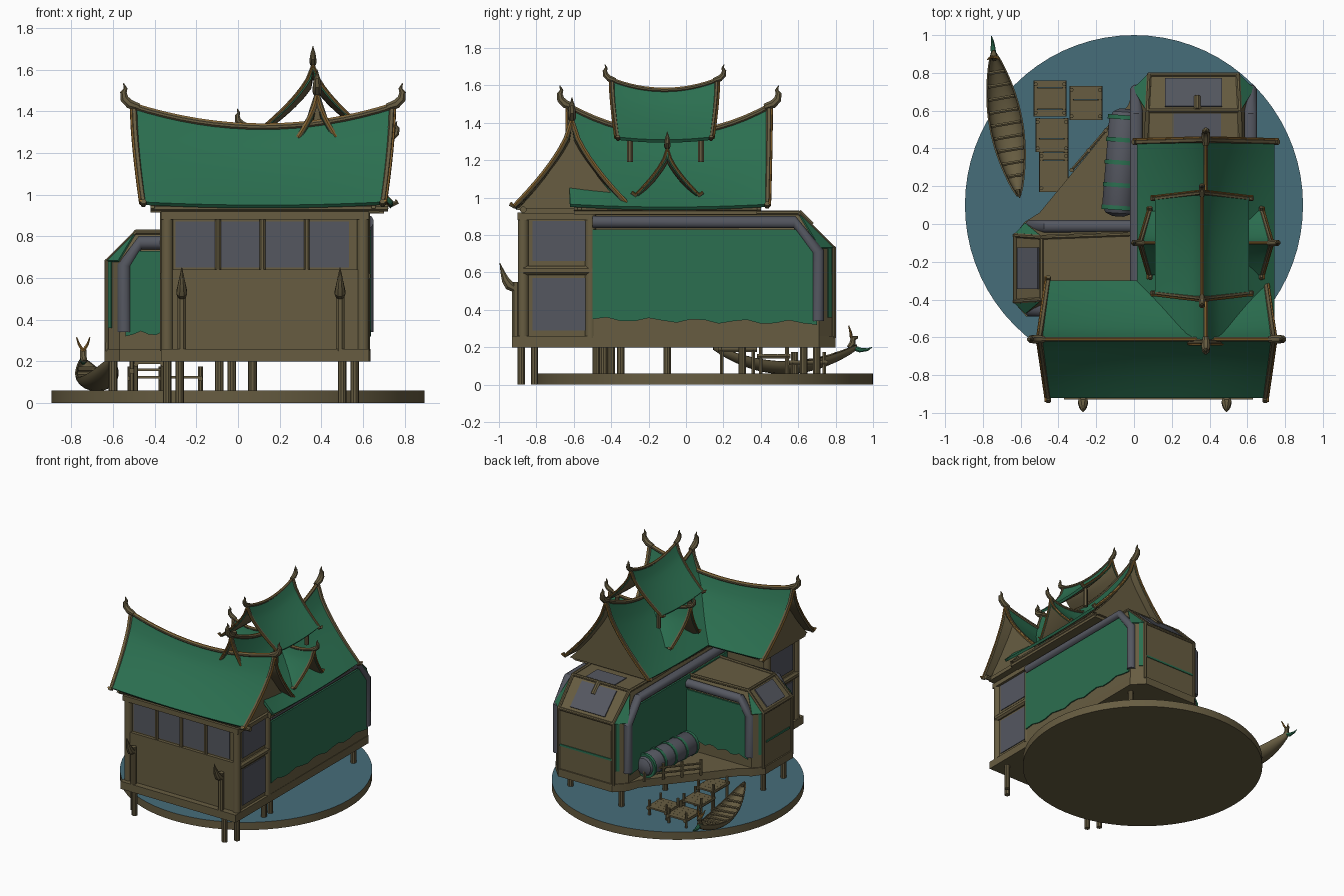
import bpy, bmesh, math
from mathutils import Vector as V

if "Cube" in bpy.data.objects:
    bpy.data.objects.remove(bpy.data.objects["Cube"])


def mat(name, r, g, b):
    m = bpy.data.materials.new(name)
    m.diffuse_color = (r, g, b, 1)
    m.use_nodes = True
    m.node_tree.nodes["Principled BSDF"].inputs["Base Color"].default_value = m.diffuse_color
    return m


GREEN = mat("roof green", 0.024, 0.158, 0.080)
BROWN = mat("wood brown", 0.135, 0.108, 0.053)
GREY = mat("slate grey", 0.090, 0.096, 0.118)
BLUE = mat("water blue", 0.062, 0.153, 0.195)
GOLD = mat("gilded orange", 0.290, 0.150, 0.032)


def build(name, verts, faces, mats, rule=None, shell=0.0):
    """Mesh object; closed parts get outward normals, open shells face up and get thickness."""
    bm = bmesh.new()
    vs = [bm.verts.new(v) for v in verts]
    for f in faces:
        bm.faces.new([vs[i] for i in f])
    bm.normal_update()
    if not shell:
        bmesh.ops.recalc_face_normals(bm, faces=bm.faces[:])
    elif sum(f.normal.z for f in bm.faces) < 0:
        bmesh.ops.reverse_faces(bm, faces=bm.faces[:])
    bm.normal_update()
    for f in bm.faces:
        f.smooth = True
        if rule:
            f.material_index = rule(f)
    for e in bm.edges:
        e.smooth = len(e.link_faces) == 2 and e.calc_face_angle(0) < 0.6
    me = bpy.data.meshes.new(name)
    bm.to_mesh(me)
    bm.free()
    for m in mats:
        me.materials.append(m)
    ob = bpy.data.objects.new(name, me)
    bpy.context.collection.objects.link(ob)
    if shell:
        mod = ob.modifiers.new("thickness", 'SOLIDIFY')
        mod.thickness = shell
        mod.material_offset = len(mats) - 1
    return ob


def slab(name, pts, t, m):
    """Planar polygon thickened by t."""
    pts = [V(p) for p in pts]
    n = V((0, 0, 0))
    for i, p in enumerate(pts):
        n += p.cross(pts[(i + 1) % len(pts)])
    n = n.normalized() * t / 2
    k = len(pts)
    faces = [list(range(k)), list(range(k, 2 * k))]
    faces += [[i, (i + 1) % k, k + (i + 1) % k, k + i] for i in range(k)]
    return build(name, [p - n for p in pts] + [p + n for p in pts], faces, [m])


def box(name, x0, x1, y0, y1, z0, z1, m):
    z = (z0 + z1) / 2
    return slab(name, [(x0, y0, z), (x1, y0, z), (x1, y1, z), (x0, y1, z)], z1 - z0, m)


def tube(name, pts, r, m, sides=8):
    """Round bar along a path; r is one radius or one per point."""
    pts = [V(p) for p in pts]
    n = len(pts)
    rs = r if isinstance(r, (list, tuple)) else [r] * n
    tan = [(pts[min(i + 1, n - 1)] - pts[max(i - 1, 0)]).normalized() for i in range(n)]
    load = [sum(abs(t[a]) for t in tan) for a in range(3)]
    ref = V((0, 0, 0))
    ref[load.index(min(load))] = 1
    verts, faces = [], []
    for p, t, q in zip(pts, tan, rs):
        a = t.cross(ref).normalized()
        b = t.cross(a)
        for k in range(sides):
            w = 2 * math.pi * (k + 0.5) / sides
            verts.append(p + (a * math.cos(w) + b * math.sin(w)) * q)
    for i in range(n - 1):
        for k in range(sides):
            j = (k + 1) % sides
            faces.append([i * sides + k, i * sides + j, (i + 1) * sides + j, (i + 1) * sides + k])
    faces += [list(range(sides)), list(range((n - 1) * sides, n * sides))]
    return build(name, verts, faces, [m])


def roof(name, axis, cx, cy, he, hr, hw, ze, zr, lift, ends=(-1, 1), infill=True, s=1.0, cut=1.0):
    """Swept gable roof: sagging ridge, bargeboards, ridge horns; cut shortens the front boards."""
    def Q(al, ac, z):
        return V((cx + al, cy + ac, z)) if axis == 'x' else V((cx + ac, cy + al, z))

    def D(al, ac, z):
        return V((al, ac, z)) if axis == 'x' else V((ac, al, z))

    def P(u, v):
        t = abs(v)
        top = zr + lift * u * u
        return Q(u * (he + (hr - he) * (1 - t)), v * hw, top - (top - ze - 0.015 * u * u) * t ** 0.68)
    nu, nv = 16, 20
    w = nv + 1
    build(name, [P(2 * i / nu - 1, 2 * j / nv - 1) for i in range(nu + 1) for j in range(w)],
          [[i * w + j, i * w + j + 1, (i + 1) * w + j + 1, (i + 1) * w + j]
           for i in range(nu) for j in range(nv)], [GREEN, BROWN], shell=0.02)
    ridge = [P(i / 8 - 1, 0) for i in range(17)]
    tube(name + "_ridge_cap", ridge, 0.014 * s, BROWN)
    tube(name + "_gilded_ridge", [p + V((0, 0, 0.011 * s)) for p in ridge], 0.007 * s, GOLD, 6)
    for e in ends:
        for sd in (-1, 1):
            c = cut if e < 0 else 1.0
            edge = [P(e, sd * c * k / 10) for k in range(11)]
            if c == 1:
                edge.append(edge[-1] + D(0, sd * 0.02, 0.015))
            tube(name + "_bargeboard", [p + D(-e * 0.006, 0, -0.012) for p in edge], 0.015 * s, BROWN, 6)
            tube(name + "_gilded_edge", [p + D(e * 0.008, 0, -0.008) for p in edge], 0.007 * s, GOLD, 6)
        curl = [(-0.03, -0.005), (0.015, 0.01), (0.04, 0.035), (0.045, 0.065), (0.035, 0.085), (0.045, 0.11)]
        tube(name + "_horn", [P(e, 0) + D(e * a * s, 0, b * s) for a, b in curl],
             [q * s for q in (0.018, 0.024, 0.022, 0.017, 0.010, 0.002)], BROWN)
        if infill:
            al = e * (he - 0.05)
            tri = [Q(al, v / 6 * hw * 0.95, P(0.93, v / 6).z - 0.03) for v in range(-6, 7)]
            slab(name + "_gable_wall", tri, 0.02, BROWN)


def pod(name, f, a0, a1, hw, h, slope, c, pane):
    """House wing: chamfered body, green side panels, grey trim, glazed sloping end."""
    z1 = h - slope
    pts = []
    for sd in (-1, 1):
        for z in (0.25, z1):
            pts += [f(a0, sd * hw, z), f(a1 - c, sd * hw, z), f(a1, sd * (hw - c), z)]
        pts += [f(a0, sd * (hw - 0.05), h), f(a1 - slope, sd * (hw - 0.07), h)]
    ob = build(name + "_body", pts, [], [BROWN])
    bm = bmesh.new()
    bm.from_mesh(ob.data)
    bmesh.ops.convex_hull(bm, input=bm.verts[:])
    bm.to_mesh(ob.data)
    bm.free()
    for sd in (-1, 1):
        low = [(a0 + (a1 - 0.09 - a0) * k / 16, 0.35 + 0.012 * math.sin(k * 1.9) - 0.02 * k / 16) for k in range(17)]
        panel = low + [(a1 - 0.09, z1 - 0.01), (a1 - slope, h - 0.09), (a0, h - 0.09)]
        slab(name + "_green_panel", [f(a, sd * (hw + 0.002), z) for a, z in panel], 0.014, GREEN)
        trim = [(a0, h - 0.05), (a1 - slope - 0.02, h - 0.05), (a1 - 0.085, z1 - 0.02), (a1 - 0.085, 0.34)]
        tube(name + "_grey_trim", [f(a, sd * (hw - 0.012), z) for a, z in trim], 0.034, GREY, 12)
        # green strips on the chamfered corner and the sloping corner above it
        slab(name + "_corner_panel", [f(a1 - c + d, sd * (hw - d + 0.003), z) for d, z in
             ((0.6 * c, 0.36), (0.85 * c, 0.36), (0.85 * c, z1), (0.6 * c, z1))], 0.008, GREEN)
        slab(name + "_sloped_corner", [f(a1 - c + 0.004, sd * (hw + 0.004), z1), f(a1 + 0.002, sd * (hw - c + 0.004), z1),
             f(a1 - slope, sd * (hw - 0.066), h)], 0.009, GREEN)
        frame = [f(a0, sd * (hw - 0.05), h), f(a1 - slope, sd * (hw - 0.07), h), f(a1, sd * (hw - c), z1), f(a1, sd * (hw - c), 0.25)]
        tube(name + "_wood_frame", frame, 0.013, BROWN, 8)
        slab(name + "_end_stripe", [f(a1 + 0.002, sd * b, z) for b, z in
             ((0, 0.44), (hw - 0.09, 0.44), (hw - 0.09, 0.455), (0, 0.455))], 0.008, GREEN)
    # sloping end window
    q = lambda t, b: f(a1 - slope * t + 0.003, b, z1 + slope * t + 0.003)
    slab(name + "_end_window", [q(0.12, -pane), q(0.12, pane), q(0.9, pane), q(0.9, -pane)], 0.009, GREY)
    for z, t in ((h, slope), (z1, 0)):
        b = hw - 0.07 if t else hw - c
        tube(name + "_end_rail", [f(a1 - t, -b, z), f(a1 - t, b, z)], 0.012, BROWN)


# water disc, blue on top
N = 72
ring = [(0.895 * math.cos(2 * math.pi * k / N), 0.1 + 0.9 * math.sin(2 * math.pi * k / N)) for k in range(N)]
build("water_disc", [(x, y, 0) for x, y in ring] + [(x, y, 0.06) for x, y in ring],
      [list(range(N)), list(range(N, 2 * N))] + [[k, (k + 1) % N, N + (k + 1) % N, N + k] for k in range(N)],
      [BROWN, BLUE], lambda f: 1 if f.normal.z > 0.5 else 0)

# platform and stilts
deck = [(-0.37, -0.93), (0.63, -0.93), (0.635, 0.71), (0.55, 0.8), (0.08, 0.8), (0, 0.72), (-0.03, 0.63), (-0.5, 0.06),
        (-0.58, 0.01), (-0.64, -0.07), (-0.64, -0.41), (-0.57, -0.49), (-0.37, -0.49)]
slab("platform", [(x, y, 0.23) for x, y in deck], 0.06, BROWN)
for x, y in [(-0.6, -0.35), (-0.6, -0.1), (-0.34, -0.81), (-0.28, -0.88), (0.5, -0.88), (0.56, -0.81), (-0.09, -0.44),
             (-0.03, 0.3), (0.07, 0.7), (0.56, 0.63), (0.56, -0.4), (0.56, -0.48)]:
    tube("stilt", [(x, y, 0.0), (x, y, 0.21)], 0.021, BROWN, 10)

# two wings
pod("main_wing", lambda a, b, z: (0.315 + b, a, z), -0.5, 0.79, 0.315, 0.92, 0.19, 0.08, 0.15)
pod("left_wing", lambda a, b, z: (-a, -0.235 + b, z), -0.05, 0.63, 0.235, 0.82, 0.14, 0.06, 0.11)
box("main_wing_skylight", 0.21, 0.46, 0.44, 0.585, 0.918, 0.926, GREY)
tube("skylight_mullion", [(0.335, 0.6, 0.92), (0.335, 0.67, 0.85)], 0.02, BROWN)

# front hall
box("front_hall", -0.35, 0.61, -0.86, -0.5, 0.25, 0.92, BROWN)
box("front_lower_wall", -0.34, 0.6, -0.885, -0.85, 0.25, 0.64, BROWN)
box("front_top_beam", -0.37, 0.63, -0.9, -0.5, 0.88, 0.92, BROWN)
for x, y in ((-0.34, -0.87), (0.6, -0.87), (-0.345, -0.51), (0.605, -0.51)):
    tube("corner_post", [(x, y, 0.25), (x, y, 0.92)], 0.03, BROWN, 12)
for i in range(4):
    x = -0.3 + i * 0.213
    box("front_window", x, x + 0.195, -0.866, -0.858, 0.65, 0.87, GREY)
    if i:
        tube("window_post", [(x - 0.009, -0.868, 0.64), (x - 0.009, -0.868, 0.89)], 0.015, BROWN)
for x in (-0.351, 0.611):
    for z in (0.29, 0.66):
        box("side_window", x - 0.005, x + 0.005, -0.82, -0.53, z, z + 0.28 if z < 0.5 else 0.875, GREY)
    tube("side_rail", [(x, -0.87, 0.61), (x, -0.5, 0.61)], 0.026, BROWN)
for x in (-0.27, 0.49):
    tube("totem_post", [(x, -0.91, 0.25), (x, -0.91, 0.55)], 0.022, BROWN)
    tube("totem_finial", [(x, -0.91, 0.51), (x, -0.945, 0.53), (x, -0.965, 0.56), (x, -0.98, 0.6), (x, -0.995, 0.65)],
         [0.02, 0.028, 0.022, 0.013, 0.002], BROWN)

# roofs
roof("front_roof", 'x', 0.12, -0.61, 0.58, 0.625, 0.31, 0.95, 1.325, 0.1)
roof("main_roof", 'y', 0.38, -0.09, 0.53, 0.54, 0.365, 0.95, 1.34, 0.15, cut=0.25)
roof("upper_roof", 'y', 0.36, -0.115, 0.255, 0.285, 0.25, 1.31, 1.575, 0.055, infill=False, s=0.75)
roof("right_dormer", 'x', 0.57, -0.1, 0.11, 0.16, 0.17, 1.01, 1.24, 0.03, ends=(1,), infill=False, s=0.75)
roof("left_dormer", 'x', 0.19, -0.1, 0.11, 0.16, 0.17, 1.04, 1.29, 0.04, ends=(-1,), infill=False, s=0.75)
for x in (0.18, 0.54):
    for y in (-0.3, 0.08):
        tube("upper_roof_post", [(x, y, 1.19), (x, y, 1.34)], 0.017, BROWN)
tube("front_eave_beam", [(-0.42, -0.87, 0.935), (0.72, -0.87, 0.935)], 0.018, BROWN)
for x in (0.06, 0.69):
    tube("side_eave_beam", [(x, -0.6, 0.94), (x, 0.4, 0.94)], 0.016, BROWN)
box("attic_floor", 0.05, 0.7, -0.6, 0.38, 0.91, 0.945, BROWN)
box("front_attic_floor", -0.42, 0.68, -0.88, -0.36, 0.915, 0.945, BROWN)

# banded grey bolster on the deck
bol = lambda t: V((-0.085 + 0.04 * t, 0.04 + 0.57 * t, 0.355))
tube("bolster", [bol(t) for t in (0, 0.03, 0.1, 0.9, 0.97, 1)], [0.03, 0.07, 0.09, 0.085, 0.065, 0.03], GREY, 14)
for t in (0.08, 0.29, 0.5, 0.71, 0.92):
    tube("bolster_band", [bol(t - 0.02), bol(t + 0.02)], 0.093, GREEN, 14)

# deck railing
rail = lambda t, z: V((-0.42 + 0.36 * t, 0.18 + 0.42 * t, z))
for z in (0.30, 0.34):
    tube("deck_rail", [rail(0.25, z), rail(1, z)], 0.009, BROWN, 6)
for t in (0.25, 0.5, 0.75, 1):
    tube("deck_rail_post", [rail(t, 0.25), rail(t, 0.37)], 0.012, BROWN, 6)

# landing stages, stepping down to the water
for x0, x1, y0, y1, z in [(-0.5, -0.35, 0.17, 0.38, 0.2), (-0.52, -0.35, 0.38, 0.56, 0.165),
                          (-0.53, -0.36, 0.57, 0.76, 0.13), (-0.34, -0.17, 0.55, 0.73, 0.13)]:
    for k in range(5):
        d = (y1 - y0) / 5
        box("stage_plank", x0, x1, y0 + k * d, y0 + (k + 0.98) * d, z - 0.012, z, BROWN)
    for x in (x0 + 0.01, x1 - 0.01):
        tube("stage_beam", [(x, y0, z - 0.015), (x, y1, z - 0.015)], 0.012, BROWN, 6)
        for y in (y0 + 0.02, y1 - 0.02):
            tube("stage_post", [(x, y, 0.05), (x, y, z + 0.045)], 0.011, BROWN, 6)

# long boat with a horned prow
mid = lambda s: V((-0.61 - 0.135 * s, 0.15 + 0.76 * s, 0.125 + 0.09 * (2 * s - 1) ** 2))
half = lambda s: 0.004 + 0.078 * math.sin(math.pi * s) ** 0.8 if 0 < s < 1 else 0.004
hull, S, K = [], 20, 10
for i in range(S + 1):
    s = i / S
    for k in range(K + 1):
        w = math.pi * k / K
        hull.append(mid(s) + V((half(s) * math.cos(w), 0.17 * half(s) * math.cos(w),
                                -(0.02 + 0.5 * half(s)) * math.sin(w))))
build("boat_hull", hull, [[i * (K + 1) + k, i * (K + 1) + k + 1, (i + 1) * (K + 1) + k + 1, (i + 1) * (K + 1) + k]
                          for i in range(S) for k in range(K)], [BROWN], shell=0.008)
for k in range(9):
    s = 0.14 + 0.09 * k
    p, b = mid(s), half(s) * 0.95
    d = V((b, 0.17 * b, 0))
    tube("boat_seat", [p - d - V((0, 0, 0.008)), p + d - V((0, 0, 0.008))], 0.010, BROWN, 6)
tube("boat_stern", [mid(0.04), (-0.605, 0.14, 0.215)], [0.014, 0.004], BROWN)
tube("boat_prow", [mid(0.95), (-0.743, 0.89, 0.22), (-0.743, 0.895, 0.25), (-0.743, 0.92, 0.255)],
     [0.014, 0.018, 0.018, 0.006], BROWN)
for sd in (-1, 1):
    tube("prow_antler", [(-0.743, 0.885, 0.25), (-0.743 + sd * 0.02, 0.88, 0.28), (-0.743 + sd * 0.032, 0.87, 0.315)],
         [0.009, 0.007, 0.003], GOLD, 6)
tube("prow_tip", [(-0.742, 0.88, 0.205), (-0.746, 0.93, 0.185), (-0.75, 0.97, 0.187), (-0.755, 0.995, 0.2)],
     [0.016, 0.014, 0.008, 0.002], GREEN)
